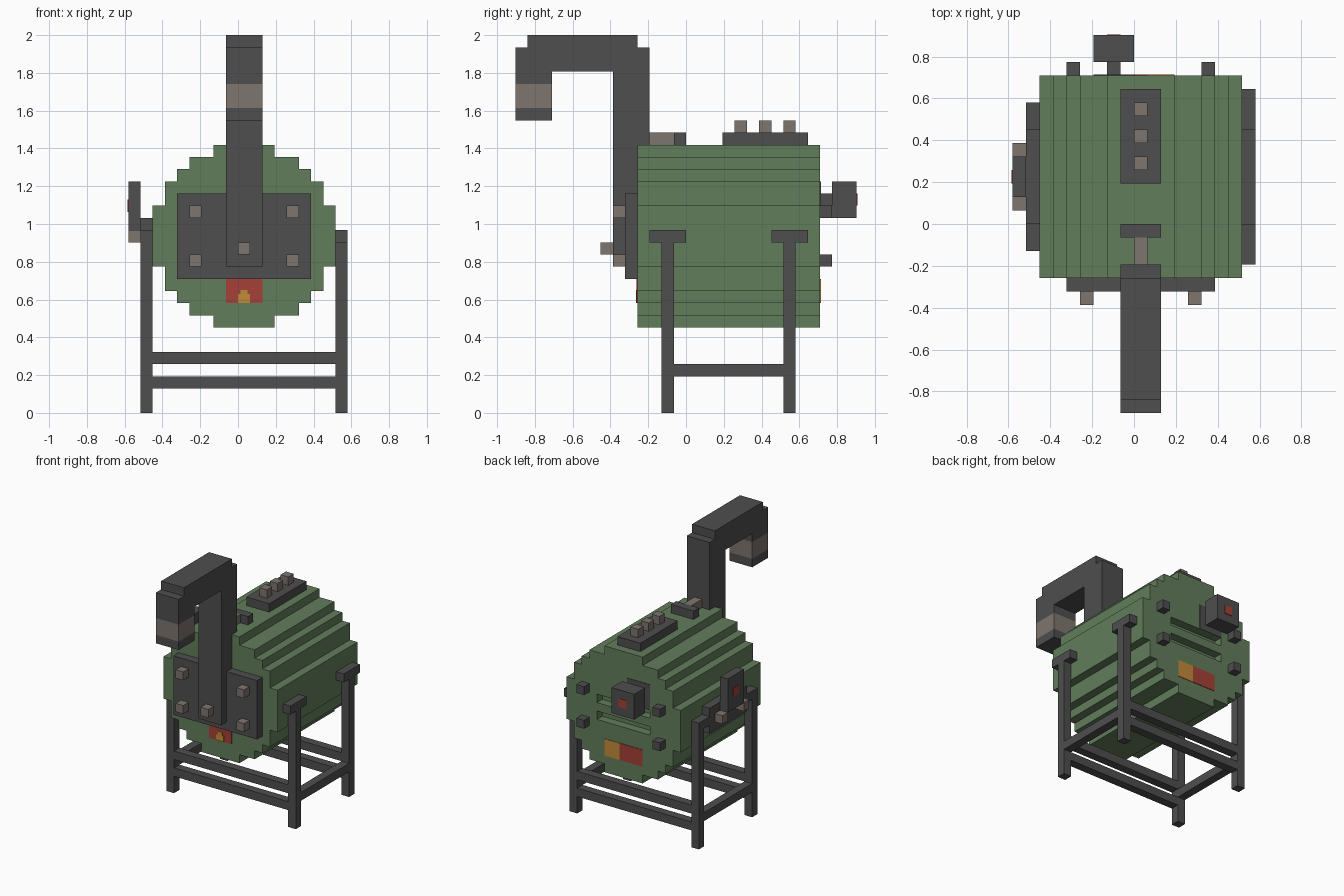
import bpy, bmesh
from mathutils import Vector

U = 2 / 31      # edge of one block
THIN = 0.06     # painted plate thickness, in blocks

cube = bpy.data.objects.get("Cube")
if cube:
    bpy.data.objects.remove(cube, do_unlink=True)


def material(name, *srgb):
    linear = [((c / 255 + 0.055) / 1.055) ** 2.4 for c in srgb] + [1]
    mat = bpy.data.materials.new(name)
    mat.use_nodes = True
    mat.diffuse_color = linear
    mat.node_tree.nodes["Principled BSDF"].inputs["Base Color"].default_value = linear
    return mat


GREEN = material("moss_green", 98, 125, 91)
DARK = material("charcoal_metal", 78, 78, 78)
BROWN = material("warm_grey", 126, 117, 110)
RED = material("signal_red", 165, 64, 55)
ORANGE = material("amber", 194, 138, 56)


def finish(bm, name, mat):
    bmesh.ops.recalc_face_normals(bm, faces=bm.faces)
    mesh = bpy.data.meshes.new(name)
    bm.to_mesh(mesh)
    bm.free()
    mesh.materials.append(mat)
    obj = bpy.data.objects.new(name, mesh)
    bpy.context.collection.objects.link(obj)
    return obj


def box(name, mat, x, y, z):
    """Block from (min, max) spans measured in blocks."""
    bm = bmesh.new()
    bmesh.ops.create_cube(bm, size=1)
    for v in bm.verts:
        v.co = Vector([U * ((lo + hi) / 2 + c * (hi - lo))
                       for c, (lo, hi) in zip(v.co, (x, y, z))])
    return finish(bm, name, mat)


def prism(name, mat, outline, axis, span):
    """Extrude a z outline along x (axis 0) or y (axis 1)."""
    bm = bmesh.new()
    verts = []
    for a, z in outline:
        co = Vector((a, a, z)) * U
        co[axis] = span[0] * U
        verts.append(bm.verts.new(co))
    face = bm.faces.new(verts)
    move = Vector((0, 0, 0))
    move[axis] = (span[1] - span[0]) * U
    new = bmesh.ops.extrude_face_region(bm, geom=[face])["geom"]
    bmesh.ops.translate(bm, vec=move,
                        verts=[g for g in new if isinstance(g, bmesh.types.BMVert)])
    return finish(bm, name, mat)


# Stepped barrel body, mirrored about x = 0.5 and z = 14.5 blocks
steps = [(7.5, 2.5), (6.5, 2.5), (6.5, 4.5), (5.5, 4.5), (5.5, 5.5),
         (4.5, 5.5), (4.5, 6.5), (2.5, 6.5), (2.5, 7.5)]
right = [(0.5 + w, 14.5 + h) for h, w in steps]
right += [(0.5 + w, 14.5 - h) for h, w in reversed(steps)]
left = [(1 - x, z) for x, z in reversed(right)]
body = prism("barrel_body", GREEN, right + left, 1, (-4, 11))

# Vent slots cut into the back
for z in (13, 15):
    cutter = box("slot_cutter", GREEN, (-3, 4), (10, 12), (z, z + 1))
    cutter.hide_render = True
    mod = body.modifiers.new("slot", "BOOLEAN")
    mod.operation, mod.solver, mod.object = "DIFFERENCE", "EXACT", cutter
    bpy.context.view_layer.objects.active = body
    bpy.ops.object.modifier_apply(modifier=mod.name)
    bpy.data.objects.remove(cutter, do_unlink=True)

# Front plate with bolts
box("front_plate", DARK, (-5, 6), (-5, -4), (11, 18))
for x in (-4, 4):
    for z in (12, 16):
        box("front_bolt", BROWN, (x, x + 1), (-6, -5), (z, z + 1))
box("pipe_bolt", BROWN, (0, 1), (-7, -6), (13, 14))

# Hooked pipe with a banded outlet
PIPE = (-1, 2)
hook = [(-6, 12), (-6, 28), (-11, 28), (-11, 27), (-14, 27), (-14, 30),
        (-13, 30), (-13, 31), (-4, 31), (-4, 30), (-3, 30), (-3, 12)]
prism("hooked_pipe", DARK, hook, 0, PIPE)
box("outlet_band", BROWN, PIPE, (-14, -11), (25, 27))
box("outlet_tip", DARK, PIPE, (-14, -11), (24, 25))

# Front fire window
front = (-4 - THIN, -4)
glow = (-4 - 2 * THIN, -4)
box("fire_window", RED, PIPE, front, (9, 11))
box("flame_base", ORANGE, (0, 1), glow, (9, 9.75))
box("flame_tip", ORANGE, (0.2, 0.8), glow, (9.75, 10.1))

# Button panel and valve on top
box("button_panel", DARK, PIPE, (3, 10), (22, 23))
for y in (4, 6, 8):
    box("top_button", BROWN, (0, 1), (y, y + 1), (23, 24))
box("valve_stem", BROWN, (0, 1), (-3, -1), (22, 23))
box("valve_handle", DARK, PIPE, (-1, 0), (22, 23))

# Back: bolts, gauge and level strip
back = (11, 11 + THIN)
for x in (-5, 5):
    for z in (12, 16):
        box("back_bolt", DARK, (x, x + 1), (11, 12), (z, z + 1))
box("gauge_backing", DARK, (-3, 0), back, (16, 19))
box("gauge_arm", DARK, (-2, -1), (11, 12), (17, 18))
box("gauge_box", DARK, (-3, 0), (12, 14), (16, 19))
box("gauge_light", RED, (-2, -1), (14, 14 + THIN), (17, 18))
box("level_red", RED, (-2, 1), back, (9, 11))
box("level_amber", ORANGE, (1, 3), back, (9, 11))

# Stand: legs, caps and rails
LEG_Y = (-2, 8)
for side, x in (("left", 8), ("right", -8)):
    span = (x, x + 1)
    for y in LEG_Y:
        box(side + "_leg", DARK, span, (y, y + 1), (0, 14))
    box(side + "_rail", DARK, span, (-1, 8), (3, 4))
for y in LEG_Y:
    box("left_leg_cap", DARK, (8, 9), (y - 1, y + 2), (14, 15))
    for z in (2, 4):
        box("cross_rail", DARK, (-7, 8), (y, y + 1), (z, z + 1))
for y in (-2, 7):
    box("right_leg_cap", DARK, (-8, -7), (y, y + 2), (14, 15))

# Control bracket on the right side
box("side_bracket", DARK, (-8, -7), (0, 7), (13, 16))
box("side_switch", DARK, (-9, -8), (2, 5), (15, 19))
box("switch_light", RED, (-9 - THIN, -9), (3, 4), (16.5, 17.5))
for y in (1, 5):
    box("side_bolt", BROWN, (-9, -8), (y, y + 1), (14, 15))
